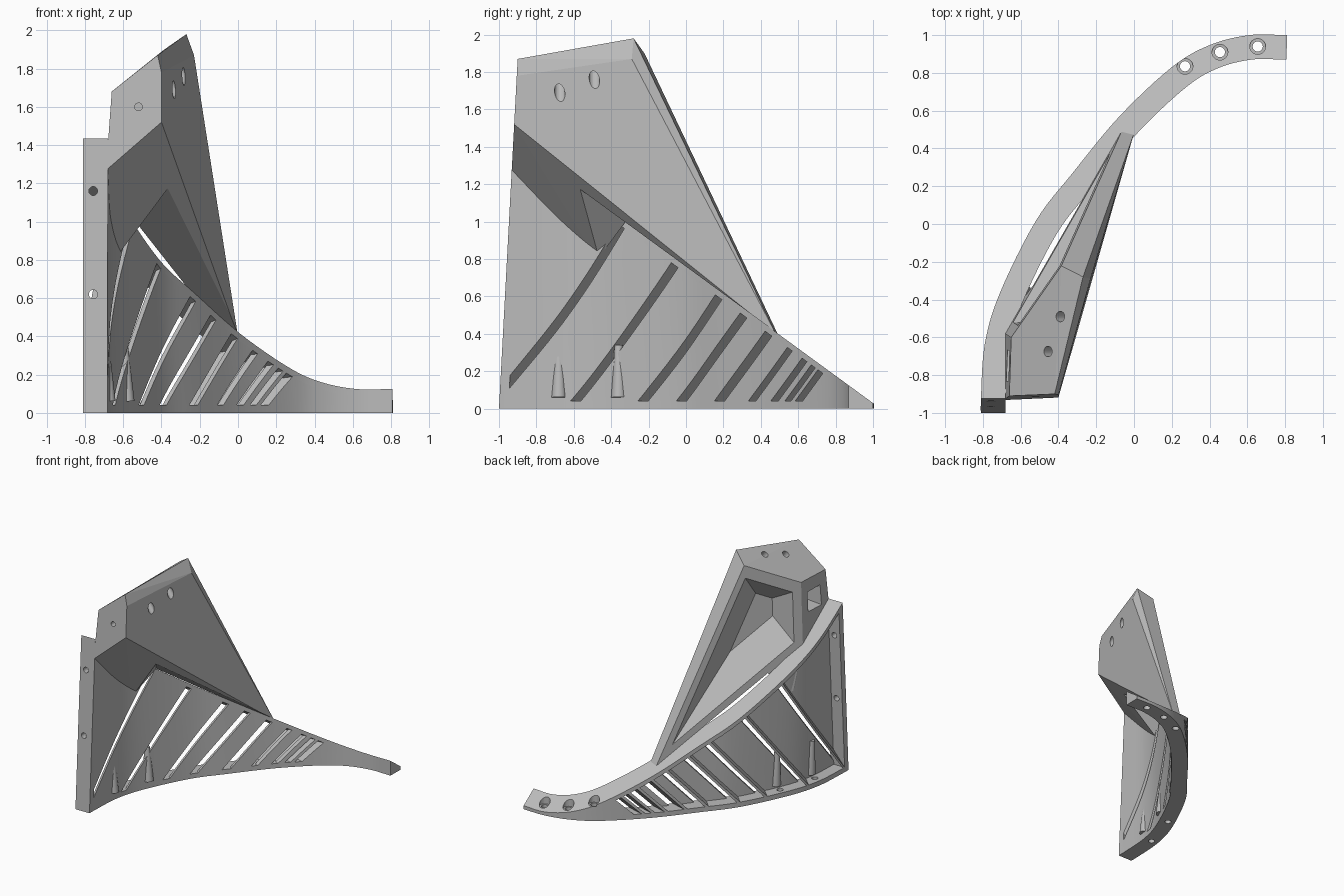
import bpy
import bmesh
from mathutils import Vector

if "Cube" in bpy.data.objects:
    bpy.data.objects.remove(bpy.data.objects["Cube"], do_unlink=True)

grey = bpy.data.materials.new("light_grey")
grey.use_nodes = True
tone = (0.5, 0.5, 0.5, 1)
grey.diffuse_color = tone
grey.node_tree.nodes["Principled BSDF"].inputs["Base Color"].default_value = tone

WIDTH, SKIN = 0.13, 0.03


# Shared helpers
def finish(name, bm, smooth=True):
    bmesh.ops.recalc_face_normals(bm, faces=bm.faces[:])
    mesh = bpy.data.meshes.new(name)
    bm.to_mesh(mesh)
    bm.free()
    mesh.materials.append(grey)
    obj = bpy.data.objects.new(name, mesh)
    bpy.context.collection.objects.link(obj)
    if smooth:
        activate(obj)
        bpy.ops.object.shade_smooth_by_angle(angle=0.5)
    return obj


def activate(obj):
    bpy.ops.object.select_all(action='DESELECT')
    obj.select_set(True)
    bpy.context.view_layer.objects.active = obj


def trim(bm, plane, flip=False):
    """Remove everything on the normal side of the plane and cap the opening."""
    co, no = plane
    no = -no if flip else no
    geom = bm.verts[:] + bm.edges[:] + bm.faces[:]
    bmesh.ops.bisect_plane(bm, geom=geom, plane_co=co, plane_no=no, clear_outer=True)
    rim = [e for e in bm.edges if e.is_boundary]
    if rim:
        bmesh.ops.holes_fill(bm, edges=rim, sides=0)


def hull(points):
    bm = bmesh.new()
    verts = [bm.verts.new(p) for p in points]
    bmesh.ops.convex_hull(bm, input=verts)
    bmesh.ops.dissolve_limit(bm, angle_limit=0.01, verts=bm.verts[:], edges=bm.edges[:])
    return bm


def rod(centre, axis, radius, length, tip=None):
    bm = bmesh.new()
    bmesh.ops.create_cone(bm, cap_ends=True, segments=24, radius1=radius,
                          radius2=radius if tip is None else tip, depth=length)
    turn = Vector((0, 0, 1)).rotation_difference(Vector(axis))
    bmesh.ops.rotate(bm, verts=bm.verts[:], matrix=turn.to_matrix())
    bmesh.ops.translate(bm, verts=bm.verts[:], vec=Vector(centre))
    return bm


def carve(obj, bm):
    cutter = finish("cutter", bm, False)
    cutter.hide_render = True
    mod = obj.modifiers.new("carve", 'BOOLEAN')
    mod.operation, mod.solver, mod.object = 'DIFFERENCE', 'EXACT', cutter
    activate(obj)
    bpy.ops.object.modifier_apply(modifier=mod.name)
    bpy.data.objects.remove(cutter, do_unlink=True)


# Plan curve of the outer wall
KEYS = [(-.81, -1.05), (-.81, -.92), (-.79, -.635), (-.71, -.365), (-.52, .016),
        (-.325, .27), (-.077, .57), (.2, .83), (.4, .947), (.61, 1), (.81, 1)]
keys = [Vector(k) for k in KEYS]
keys = [2 * keys[0] - keys[1]] + keys + [2 * keys[-1] - keys[-2]]
plan = []
for a, b, c, d in zip(keys, keys[1:], keys[2:], keys[3:]):
    for s in range(6):
        t = s / 6
        plan.append(0.5 * (2 * b + (c - a) * t + (2 * a - 5 * b + 4 * c - d) * t ** 2
                           + (3 * b - a - 3 * c + d) * t ** 3))
plan.append(keys[-2])
normals = []
for i in range(len(plan)):
    run = (plan[min(i + 1, len(plan) - 1)] - plan[max(i - 1, 0)]).normalized()
    normals.append(Vector((run.y, -run.x)))
inner = [p + n * WIDTH for p, n in zip(plan, normals)]


def inner_point(y, z):
    for p, q in zip(inner, inner[1:]):
        if p.y <= y <= q.y:
            return Vector((p.x + (q.x - p.x) * (y - p.y) / (q.y - p.y), y, z))
    return Vector((inner[0].x, y, z))


def wall(near=0.0, far=WIDTH):
    """Curved upright strip, already trimmed by the sloping top and front."""
    bm = bmesh.new()
    rings = []
    for p, n in zip(plan, normals):
        a, b = p + n * near, p + n * far
        rings.append([bm.verts.new((q.x, q.y, z)) for q, z in
                      ((a, 0), (b, 0), (b, 1.7), (a, 1.7))])
    for r, s in zip(rings, rings[1:]):
        for i in range(4):
            j = (i + 1) % 4
            bm.faces.new((r[i], r[j], s[j], s[i]))
    bm.faces.new(rings[0])
    bm.faces.new(rings[-1])
    bmesh.ops.recalc_face_normals(bm, faces=bm.faces[:])
    trim(bm, TOP)
    trim(bm, FRONT)
    return bm


def front_y(z):
    return -1 + 0.0535 * z


TOP_N = Vector((0, 0.73, 1)).normalized()
TOP = (Vector((0, 0, 0.76)), TOP_N)
FRONT = (Vector((0, -1, 0)), Vector((0, -1, 0.0535)).normalized())


def slot_plane(y, lean):
    """Diagonal plane rising along the wall; its normal points to the rear."""
    top = (0.71 + 1.38 * y) / 2.11
    a, b = inner_point(y, 0.05), inner_point(top, 0.76 - 0.73 * top)
    no = Vector((-1, lean, 0)).cross(b - a).normalized()
    return a, no if no.y > 0 else -no


# Frame around the ribbed wall
bm = wall()
trim(bm, (Vector((0, 0, 0.04)), Vector((0, 0, 1))))
bottom_flange = finish("bottom_flange", bm)
bm = wall()
trim(bm, (TOP[0] - TOP_N * 0.03, TOP_N), flip=True)
top_flange = finish("top_flange", bm)
bm = wall()
trim(bm, (FRONT[0] + Vector((0, 0.05, 0)), FRONT[1]), flip=True)
front_flange = finish("front_flange", bm)

# Skin panels and ribs between the diagonal slots
starts = [-1.05, -.61, -.25, -.045, .158, .34, .46, .535, .59]
previous = None
for k, y in enumerate(starts):
    lean, gap = (1, 0.055) if k < 5 else (0.3, 0.04)
    left, right = slot_plane(y, lean), slot_plane(y + gap, lean)
    bm = wall(WIDTH - SKIN, WIDTH)
    trim(bm, left)
    if previous:
        trim(bm, previous, flip=True)
    finish(f"skin_panel_{k + 1}", bm)
    bm = wall()
    trim(bm, left)
    trim(bm, slot_plane(y - 0.022, lean), flip=True)
    finish(f"rib_{k + 1}", bm)
    previous = right

# Solid arm with countersunk holes
bm = wall()
trim(bm, previous, flip=True)
arm = finish("arm", bm)
for x, y in ((.27, .835), (.455, .91), (.655, .94)):
    for part in (arm, top_flange, bottom_flange):
        carve(part, rod((x, y, 0.1), (0, 0, 1), 0.027, 0.8))
    for part in (arm, top_flange):
        carve(part, rod((x, y, 0.76 - 0.73 * y + 0.17), (0, 0, 1), 0.042, 0.4))

# Screw holes in the flanges and tapered screw bosses
for z in (0.62, 1.16):
    carve(front_flange, rod((-0.757, front_y(z), z), (0, 1, 0), 0.023, 0.3))
for y in (-0.68, -0.36):
    foot = inner_point(y, 0)
    carve(bottom_flange, rod(foot - Vector((0.07, -0.02, 0)), (0, 0, 1), 0.025, 0.3))
    finish("screw_boss", rod(foot + Vector((-0.022, 0, 0.2)), (-0.05, 0, 1), 0.04, 0.28, 0.022))


# Upright fin
def at_front(x, z):
    return Vector((x, front_y(z), z))


crest = Vector((-.385, -.222, 1.9))
tail = Vector((-.066, .49, .4))
knee_low = Vector((-.68, -.58, 1.19))
knee_high = Vector((-.65, -.60, 1.685))
fin_points = [at_front(-.69, 1.268), at_front(-.4, 1.52), at_front(-.4, 1.78),
              at_front(-.42, 1.87), at_front(-.66, 1.68), crest, tail, knee_low, knee_high,
              Vector((-.27, -.28, 1.98)), Vector((-.23, -.29, 1.87)),
              Vector((0, .48, .4)), Vector((-.655, -.49, .82))]
bm = hull(fin_points)
trim(bm, TOP, flip=True)
fin = finish("fin", bm, False)

# Fin block that reaches down to the wall, ended by a slanted cheek
bm = hull(fin_points)
trim(bm, TOP)
trim(bm, (Vector((-.4, -.55, 1.13)), Vector((.053, .0098, -.037)).normalized()))
finish("fin_block", bm, False)

# Tapered recess in the back of the fin
corners = [crest, tail, knee_low, knee_high]
middle = sum(corners, Vector()) / 4
inward = (crest - tail).cross(knee_low - tail).normalized()
if inward.x < 0:
    inward = -inward
focus = Vector((-.54, -.4, 1.48))
mouth = [c.lerp(middle, 0.17) for c in corners]
floor = [m.lerp(focus, 0.65) + inward * 0.17 for m in mouth]
lip = [m + (m - f) * 0.1 for m, f in zip(mouth, floor)]
carve(fin, hull(lip + floor))

# Small side recess
carve(fin, hull([Vector((x, -.75 + sy * r, 1.5 + sz * r)) for x, r in ((-.76, .1), (-.56, .06))
                 for sy in (-1, 1) for sz in (-1, 1)]))

# Fin holes
for x, y in ((-.39, -.49), (-.455, -.675)):
    carve(fin, rod((x, y, 1.87 + 0.79 * (x + 0.42)), (.62, 0, -.79), 0.028, 0.8))
carve(fin, rod((-.52, front_y(1.6), 1.6), (0, 1, 0), 0.02, 0.2))
